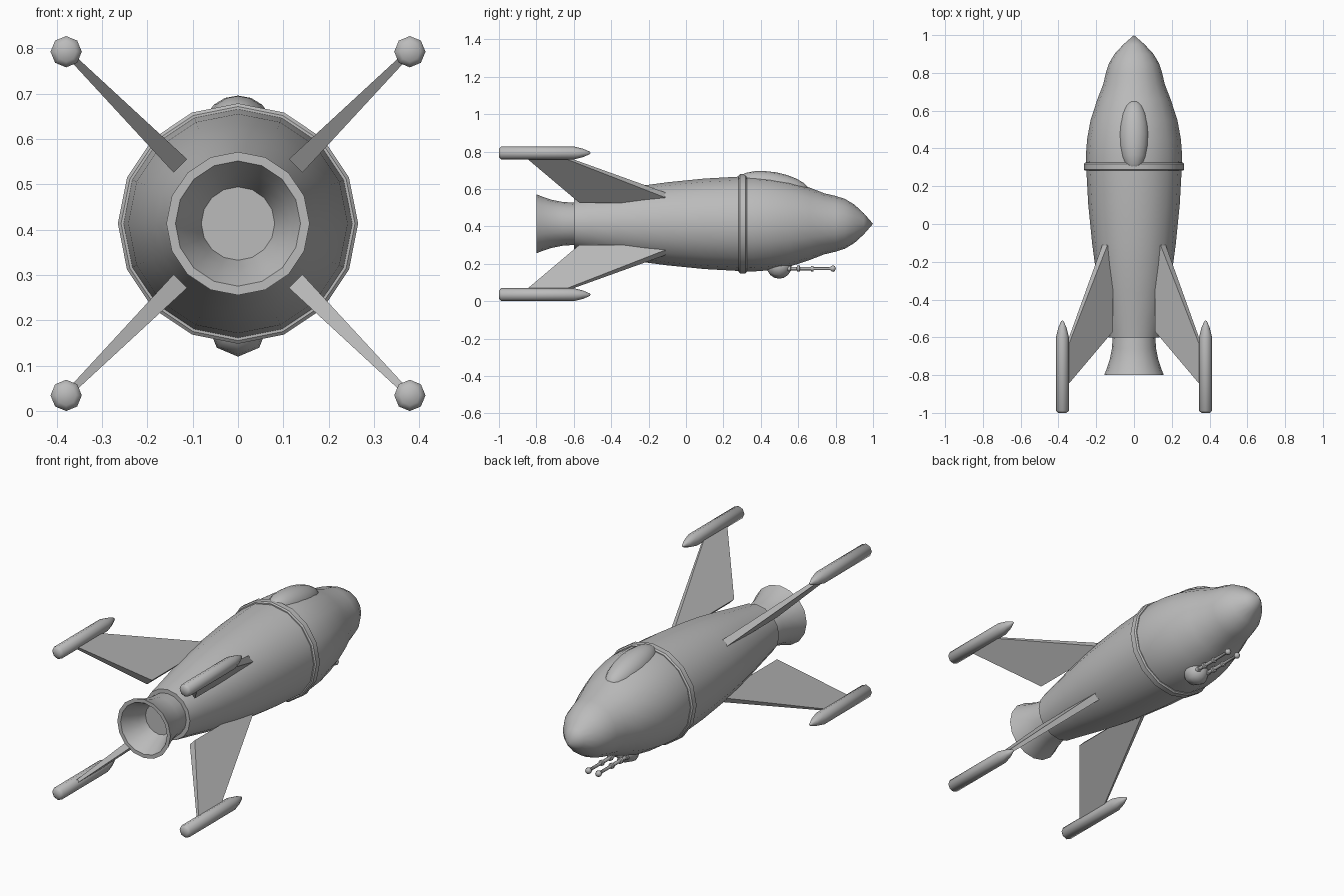
import bpy, bmesh, math
from mathutils import Matrix, Vector

if "Cube" in bpy.data.objects:
    bpy.data.objects.remove(bpy.data.objects["Cube"])

AXIS_Z = 0.4135
grey = bpy.data.materials.new("hull_grey")
grey.diffuse_color = (0.5, 0.5, 0.5, 1)
grey.use_nodes = True
grey.node_tree.nodes["Principled BSDF"].inputs["Base Color"].default_value = grey.diffuse_color


def finish(bm, name, angle=35):
    """Turn a bmesh into a named, shaded, coloured object."""
    bmesh.ops.remove_doubles(bm, verts=bm.verts, dist=1e-5)
    bmesh.ops.recalc_face_normals(bm, faces=bm.faces)
    me = bpy.data.meshes.new(name)
    bm.to_mesh(me)
    bm.free()
    me.materials.append(grey)
    ob = bpy.data.objects.new(name, me)
    bpy.context.collection.objects.link(ob)
    bpy.ops.object.select_all(action='DESELECT')
    ob.select_set(True)
    bpy.context.view_layer.objects.active = ob
    bpy.ops.object.shade_smooth_by_angle(angle=math.radians(angle))
    return ob


def lathe(name, profile, sides=16, x=0, z=AXIS_Z, angle=35, closed=False):
    """Spin (y, radius) points round an axis parallel to y."""
    bm = bmesh.new()
    rings = []
    for y, r in profile:
        rings.append([bm.verts.new((x + r * math.cos(2 * math.pi * i / sides), y,
                                    z + r * math.sin(2 * math.pi * i / sides)))
                      for i in range(sides)])
    pairs = list(zip(rings, rings[1:]))
    if closed:
        pairs.append((rings[-1], rings[0]))
    for a, b in pairs:
        for i in range(sides):
            j = (i + 1) % sides
            bm.faces.new((a[i], a[j], b[j], b[i]))
    if not closed:
        for ring, (y, r) in ((rings[0], profile[0]), (rings[-1], profile[-1])):
            if r > 0:
                bm.faces.new(ring)
    return finish(bm, name, angle)


def ellipsoid(name, centre, radii, tilt=0, u=16, v=10):
    bm = bmesh.new()
    m = (Matrix.Translation(centre) @ Matrix.Rotation(math.radians(tilt), 4, 'X')
         @ Matrix.Diagonal((*radii, 1)) @ Matrix.Rotation(math.pi / 2, 4, 'X'))
    bmesh.ops.create_uvsphere(bm, u_segments=u, v_segments=v, radius=1, matrix=m)
    return finish(bm, name, 50)


# Hull, nose to tail
lathe("hull", [(1.0, 0), (0.95, 0.057), (0.9, 0.103), (0.85, 0.133), (0.8, 0.149),
               (0.74, 0.163), (0.66, 0.194), (0.55, 0.23), (0.45, 0.248),
               (0.36, 0.255), (0.28, 0.252), (0.1, 0.242), (-0.1, 0.222),
               (-0.22, 0.206), (-0.36, 0.181), (-0.5, 0.153), (-0.6, 0.134)])

# Raised band round the middle
lathe("hull_band", [(0.282, 0.24), (0.282, 0.258), (0.288, 0.265),
                    (0.318, 0.265), (0.325, 0.258), (0.325, 0.24)], closed=True, angle=30)

# Hollow exhaust nozzle
lathe("exhaust_nozzle", [(-0.57, 0.108), (-0.6, 0.113), (-0.66, 0.117), (-0.72, 0.129),
                         (-0.77, 0.146), (-0.8, 0.158), (-0.8, 0.138), (-0.76, 0.117),
                         (-0.71, 0.095), (-0.67, 0.081)])

# Cockpit canopy
ellipsoid("canopy", (0, 0.468, 0.615), (0.08, 0.195, 0.075), tilt=-10)

# Four tapered fins, each with a pod at the tip
for sx, sz, label in ((1, 1, "upper_right"), (-1, 1, "upper_left"),
                      (1, -1, "lower_right"), (-1, -1, "lower_left")):
    out = Vector((sx, 0, sz)).normalized()
    side = Vector((-sz, 0, sx)).normalized()
    bm = bmesh.new()
    loops = []
    for half in (1, -1):
        loops.append([bm.verts.new(Vector((0, y, AXIS_Z)) + out * r + side * (t * half))
                      for y, r, t in ((-0.04, 0.18, 0.021), (-0.57, 0.18, 0.021),
                                      (-0.875, 0.53, 0.007), (-0.70, 0.53, 0.007))])
    a, b = loops
    bm.faces.new(a)
    bm.faces.new(b[::-1])
    for i in range(4):
        j = (i + 1) % 4
        bm.faces.new((a[i], b[i], b[j], a[j]))
    finish(bm, "fin_" + label, 20)
    lathe("fin_pod_" + label, [(-1.0, 0.022), (-0.988, 0.0345), (-0.6, 0.0345),
                               (-0.55, 0.022), (-0.515, 0.007), (-0.51, 0)],
          sides=8, x=sx * 0.379, z=AXIS_Z + sz * 0.379, angle=50)

# Gun turret under the nose with twin barrels
ellipsoid("turret", (0, 0.498, 0.187), (0.066, 0.067, 0.067), u=8, v=8)
for s, label in ((1, "right"), (-1, "left")):
    lathe("gun_barrel_" + label,
          [(0.5, 0.014), (0.56, 0.014), (0.562, 0.009), (0.592, 0.009), (0.594, 0.016),
           (0.608, 0.016), (0.61, 0.009), (0.667, 0.009), (0.669, 0.015), (0.681, 0.015),
           (0.683, 0.008), (0.772, 0.008), (0.778, 0.015), (0.787, 0.017),
           (0.796, 0.013), (0.801, 0)],
          sides=8, x=s * 0.03, z=0.174, angle=50)
